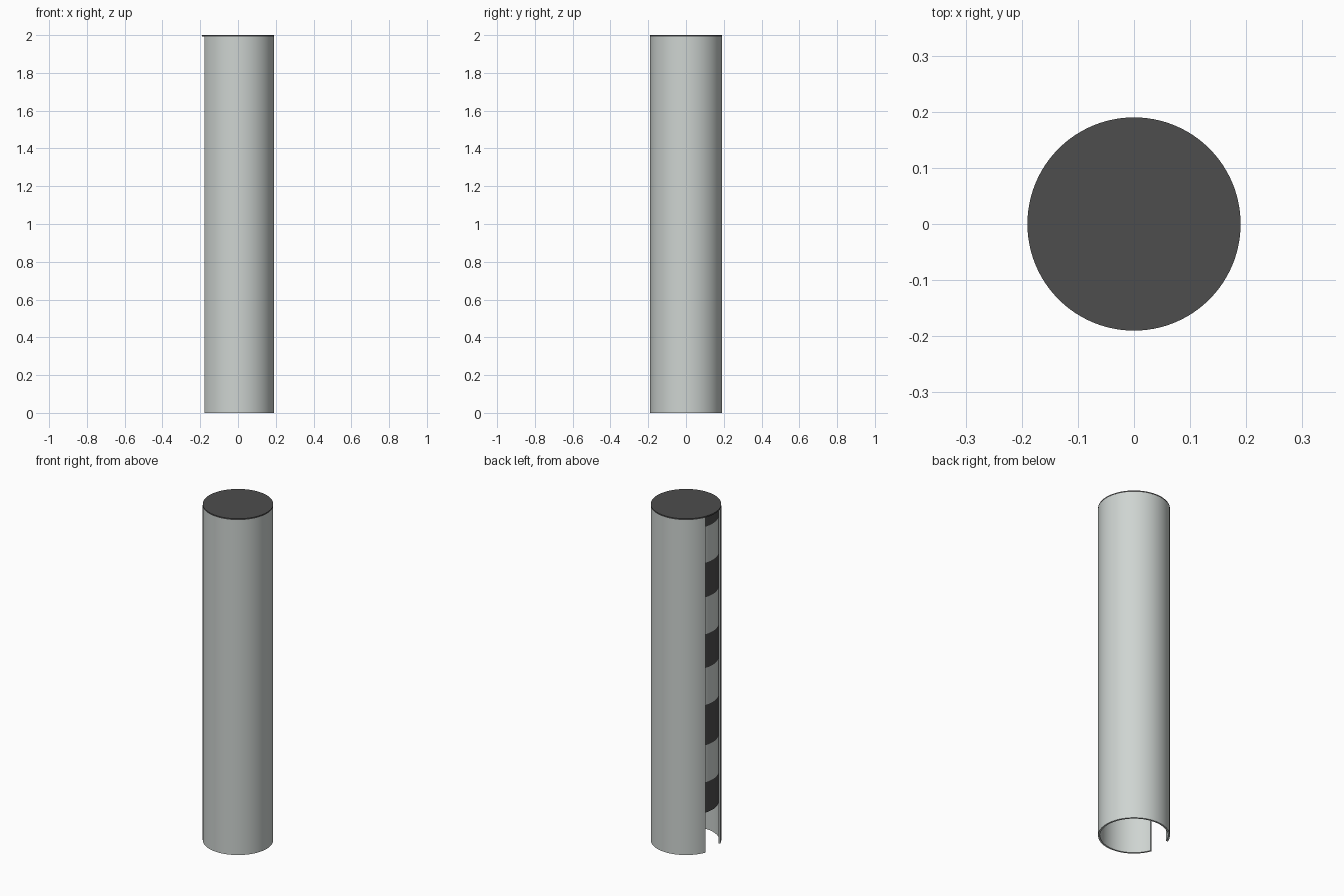
import bpy, bmesh, math

if "Cube" in bpy.data.objects:
    bpy.data.objects.remove(bpy.data.objects["Cube"])

R, WALL, SLOT = 0.19, 0.01, math.radians(21)
LID_Z = 1.992


def material(name, c):
    m = bpy.data.materials.new(name)
    m.diffuse_color = (*c, 1)
    m.use_nodes = True
    m.node_tree.nodes["Principled BSDF"].inputs["Base Color"].default_value = m.diffuse_color
    return m


dark = material("dark", (0.075, 0.075, 0.075))
light = material("light_grey", (0.62, 0.66, 0.64))


def finish(bm, name, mats):
    bmesh.ops.recalc_face_normals(bm, faces=bm.faces)
    me = bpy.data.meshes.new(name)
    bm.to_mesh(me)
    bm.free()
    for m in mats:
        me.materials.append(m)
    ob = bpy.data.objects.new(name, me)
    bpy.context.collection.objects.link(ob)
    bpy.ops.object.select_all(action='DESELECT')
    ob.select_set(True)
    bpy.context.view_layer.objects.active = ob
    bpy.ops.object.shade_smooth_by_angle(angle=math.radians(30))
    return ob


# Outer tube: C-shaped section, slot facing -x
bm = bmesh.new()
N = 96
angles = [-math.pi + SLOT + i * (2 * math.pi - 2 * SLOT) / N for i in range(N + 1)]
rows = [[bm.verts.new((r * math.cos(a), r * math.sin(a), z))
         for r, z in ((R, 0), (R, LID_Z), (R - WALL, LID_Z), (R - WALL, 0))] for a in angles]
for a, b in zip(rows, rows[1:]):
    for k in range(4):
        j = (k + 1) % 4
        bm.faces.new((a[k], a[j], b[j], b[k]))
bm.faces.new(rows[0])
bm.faces.new(rows[-1])
finish(bm, "slotted_tube", [light])

# Inner striped drum: alternating dark and light bands
bm = bmesh.new()
levels = [0.23, 0.41, 0.63, 0.87, 1.09, 1.29, 1.51, 1.715, 1.93, LID_Z]
r = 0.176
rings = [[bm.verts.new((r * math.cos(2 * math.pi * i / N), r * math.sin(2 * math.pi * i / N), z))
          for i in range(N)] for z in levels]
for k, (lo, hi) in enumerate(zip(rings, rings[1:])):
    for i in range(N):
        j = (i + 1) % N
        bm.faces.new((lo[i], lo[j], hi[j], hi[i])).material_index = k % 2
bm.faces.new(rings[0])
bm.faces.new(rings[-1])
finish(bm, "striped_drum", [dark, light])

# Lid disc
bm = bmesh.new()
bmesh.ops.create_cone(bm, cap_ends=True, segments=N, radius1=R, radius2=R, depth=2 - LID_Z)
bmesh.ops.translate(bm, verts=bm.verts, vec=(0, 0, (2 + LID_Z) / 2))
finish(bm, "lid", [dark])
